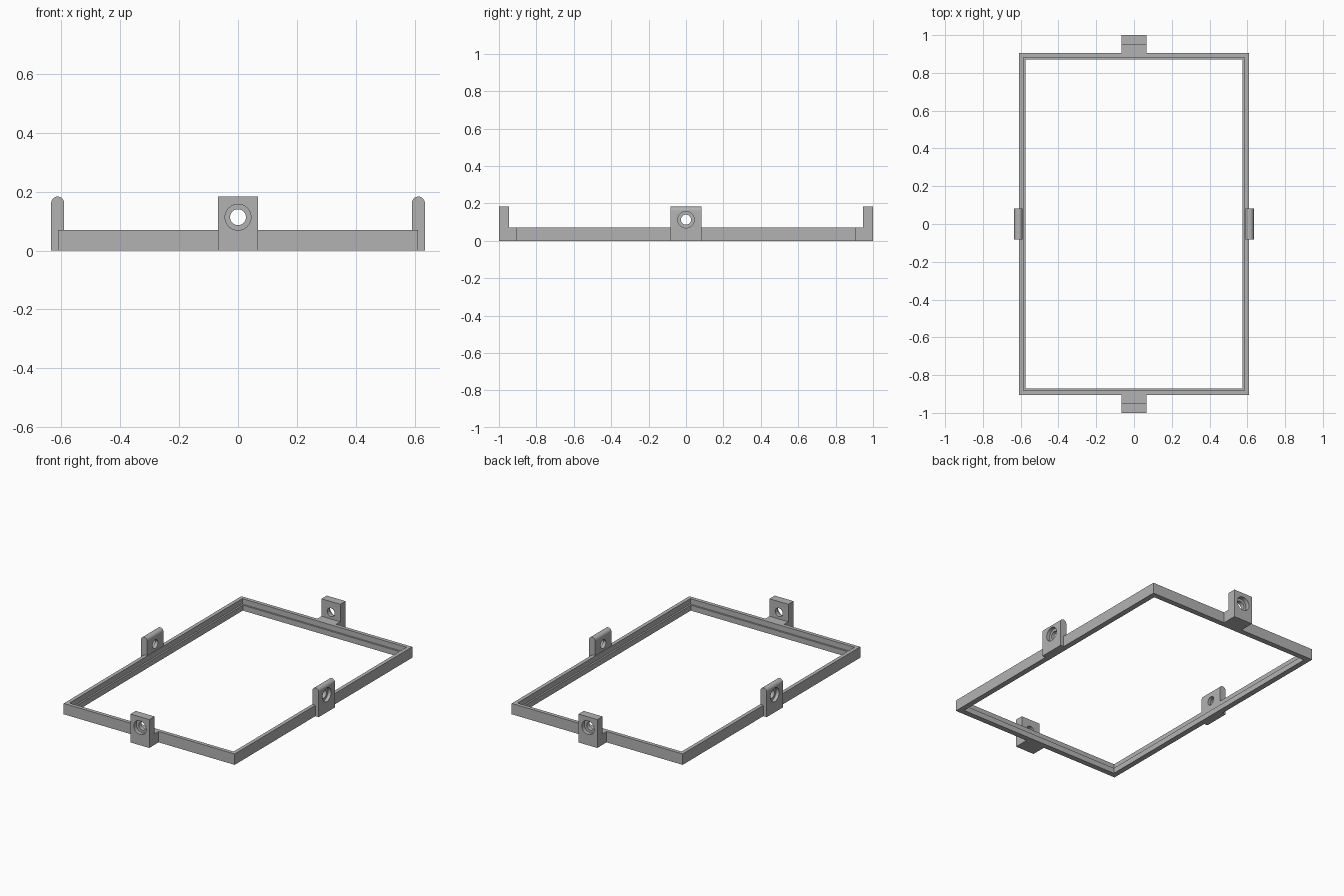
import bpy, bmesh, math
from mathutils import Matrix, Vector

cube = bpy.data.objects.get("Cube")
if cube:
    bpy.data.objects.remove(cube, do_unlink=True)

grey = bpy.data.materials.new("plain grey")
grey.use_nodes = True
COLOUR = (0.45, 0.45, 0.45, 1)
grey.diffuse_color = COLOUR
grey.node_tree.nodes["Principled BSDF"].inputs["Base Color"].default_value = COLOUR

FRAME_X, FRAME_Y, FRAME_H = 0.61, 0.905, 0.07
TOP, HOLE_Z = 0.183, 0.113


def finish(bm, name):
    bmesh.ops.recalc_face_normals(bm, faces=bm.faces)
    mesh = bpy.data.meshes.new(name)
    bm.to_mesh(mesh)
    bm.free()
    mesh.materials.append(grey)
    ob = bpy.data.objects.new(name, mesh)
    bpy.context.collection.objects.link(ob)
    return ob


# Rectangular frame: a stepped section carried round the four corners
def build_frame():
    bm = bmesh.new()
    section = [(0, 0), (0, FRAME_H), (0.024, FRAME_H), (0.024, 0.035),
               (0.035, 0.035), (0.035, 0)]
    rings = [[bm.verts.new((sx * (FRAME_X - d), sy * (FRAME_Y - d), z)) for d, z in section]
             for sx, sy in ((1, 1), (-1, 1), (-1, -1), (1, -1))]
    n = len(section)
    for i, ring in enumerate(rings):
        nxt = rings[(i + 1) % 4]
        for j in range(n):
            k = (j + 1) % n
            bm.faces.new((ring[j], ring[k], nxt[k], nxt[j]))
    return finish(bm, "frame")


# Stepped round cutter along the outward axis
def hole_cutter(inner, outer, turn):
    bm = bmesh.new()
    mid = (inner + outer) / 2
    steps = [(0.027, inner - 0.02), (0.027, mid), (0.044, mid), (0.044, outer + 0.02)]
    sides = 40
    rings = [[bm.verts.new((u, r * math.cos(math.tau * i / sides),
                            HOLE_Z + r * math.sin(math.tau * i / sides)))
              for i in range(sides)] for r, u in steps]
    for a, b in zip(rings, rings[1:]):
        for i in range(sides):
            k = (i + 1) % sides
            bm.faces.new((a[i], a[k], b[k], b[i]))
    bm.faces.new(rings[0])
    bm.faces.new(rings[-1])
    bm.transform(turn)
    cutter = finish(bm, "hole_cutter")
    cutter.hide_render = True
    return cutter


# Mounting lug: profile (outward, height) extruded across its width, then drilled
def build_lug(name, profile, half_width, inner, outer, angle):
    turn = Matrix.Rotation(angle, 4, 'Z')
    bm = bmesh.new()
    face = bm.faces.new([bm.verts.new((u, -half_width, z)) for u, z in profile])
    new = bmesh.ops.extrude_face_region(bm, geom=[face])["geom"]
    bmesh.ops.translate(bm, vec=Vector((0, 2 * half_width, 0)),
                        verts=[g for g in new if isinstance(g, bmesh.types.BMVert)])
    bm.transform(turn)
    lug = finish(bm, name)
    cutter = hole_cutter(inner, outer, turn)
    mod = lug.modifiers.new("hole", 'BOOLEAN')
    mod.operation, mod.solver, mod.object = 'DIFFERENCE', 'EXACT', cutter
    bpy.ops.object.select_all(action='DESELECT')
    bpy.context.view_layer.objects.active = lug
    lug.select_set(True)
    bpy.ops.object.modifier_apply(modifier=mod.name)
    bpy.data.objects.remove(cutter, do_unlink=True)
    bpy.ops.object.shade_smooth_by_angle(angle=math.radians(30))


build_frame()

# Square lugs on a short foot, front and back
square = [(FRAME_Y, 0), (1, 0), (1, TOP), (0.947, TOP), (0.947, FRAME_H), (FRAME_Y, FRAME_H)]
for name, angle in (("back_lug", math.pi / 2), ("front_lug", -math.pi / 2)):
    build_lug(name, square, 0.067, 0.947, 1, angle)

# Round-topped lugs on the two sides
IN, OUT = 0.59, 0.634
rad = (OUT - IN) / 2
arc = [(IN + rad + rad * math.cos(math.pi * i / 16), TOP - rad + rad * math.sin(math.pi * i / 16))
       for i in range(17)]
rounded = [(FRAME_X, 0), (OUT, 0)] + arc + [(IN, FRAME_H), (FRAME_X, FRAME_H)]
for name, angle in (("left_lug", 0), ("right_lug", math.pi)):
    build_lug(name, rounded, 0.083, IN, OUT, angle)
